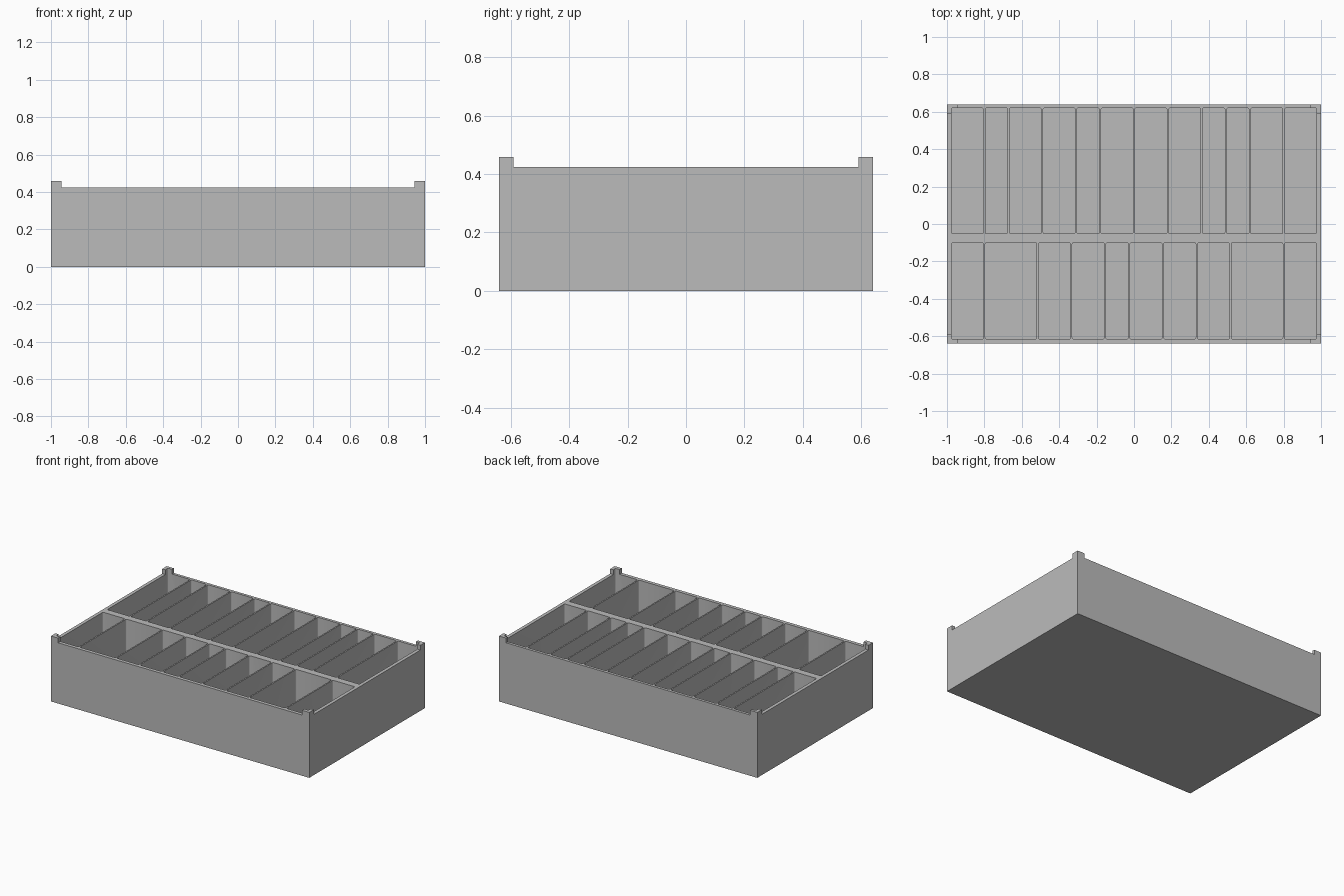
import bpy
import bmesh
from mathutils import Matrix

cube = bpy.data.objects.get("Cube")
if cube:
    bpy.data.objects.remove(cube, do_unlink=True)

# Single plain grey
grey = bpy.data.materials.new("plain_grey")
grey.use_nodes = True
COLOUR = (0.5, 0.5, 0.5, 1)
grey.diffuse_color = COLOUR
grey.node_tree.nodes["Principled BSDF"].inputs["Base Color"].default_value = COLOUR

HALF_X, HALF_Y = 1.0, 0.64
RIM, POST_TOP, FLOOR, OVER = 0.425, 0.458, 0.02, 0.6
INNER_X, GAP, RADIUS = 0.976, 0.0095, 0.008


def add_box(bm, x0, x1, y0, y1, z0, z1, radius=0):
    """Add a box, optionally with rounded upright edges."""
    size = Matrix.Diagonal((x1 - x0, y1 - y0, z1 - z0, 1))
    place = Matrix.Translation(((x0 + x1) / 2, (y0 + y1) / 2, (z0 + z1) / 2))
    verts = bmesh.ops.create_cube(bm, size=1, matrix=place @ size)["verts"]
    if radius:
        edges = {e for v in verts for e in v.link_edges}
        upright = [e for e in edges if abs(e.verts[0].co.z - e.verts[1].co.z) > 0.1]
        bmesh.ops.bevel(bm, geom=upright, offset=radius, segments=3,
                        profile=0.5, affect='EDGES')


def make_object(name, boxes):
    bm = bmesh.new()
    for box in boxes:
        add_box(bm, *box)
    mesh = bpy.data.meshes.new(name)
    bm.to_mesh(mesh)
    bm.free()
    mesh.materials.append(grey)
    obj = bpy.data.objects.new(name, mesh)
    bpy.context.collection.objects.link(obj)
    return obj


def row_of_cells(pattern, y0, y1):
    """Lay out narrow, medium and wide compartments from right to left."""
    widths = [{"S": 0.12, "M": 0.172, "L": 0.277}[c] for c in pattern]
    fit = (2 * INNER_X - GAP * (len(widths) - 1)) / sum(widths)
    x = -INNER_X
    for w in widths:
        yield (x, x + w * fit, y0, y1, FLOOR, OVER, RADIUS)
        x += w * fit + GAP


# Solid block, hollowed into compartments, with the rim lowered between corners
tray = make_object("divided_tray", [(-HALF_X, HALF_X, -HALF_Y, HALF_Y, 0, POST_TOP)])
cutters = [
    make_object("back_compartments_cutter", row_of_cells("MSMMSMMMSSMM", -0.052, 0.62)),
    make_object("front_compartments_cutter", row_of_cells("MLMMSMMMLM", -0.615, -0.1)),
    make_object("long_rim_cutter", [(-0.945, 0.945, -1, 1, RIM, OVER)]),
    make_object("short_rim_cutter", [(-1.2, 1.2, -0.59, 0.59, RIM, OVER)]),
]
for cutter in cutters:
    mod = tray.modifiers.new(cutter.name, 'BOOLEAN')
    mod.operation = 'DIFFERENCE'
    mod.solver = 'EXACT'
    mod.object = cutter

# Bake the cuts and drop the cutters
bpy.context.view_layer.update()
result = bpy.data.meshes.new_from_object(
    tray.evaluated_get(bpy.context.evaluated_depsgraph_get()))
tray.modifiers.clear()
tray.data = result
for cutter in cutters:
    bpy.data.objects.remove(cutter, do_unlink=True)

# Soften only the rounded compartment corners
bpy.ops.object.select_all(action='DESELECT')
tray.select_set(True)
bpy.context.view_layer.objects.active = tray
bpy.ops.object.shade_smooth_by_angle(angle=0.6)
